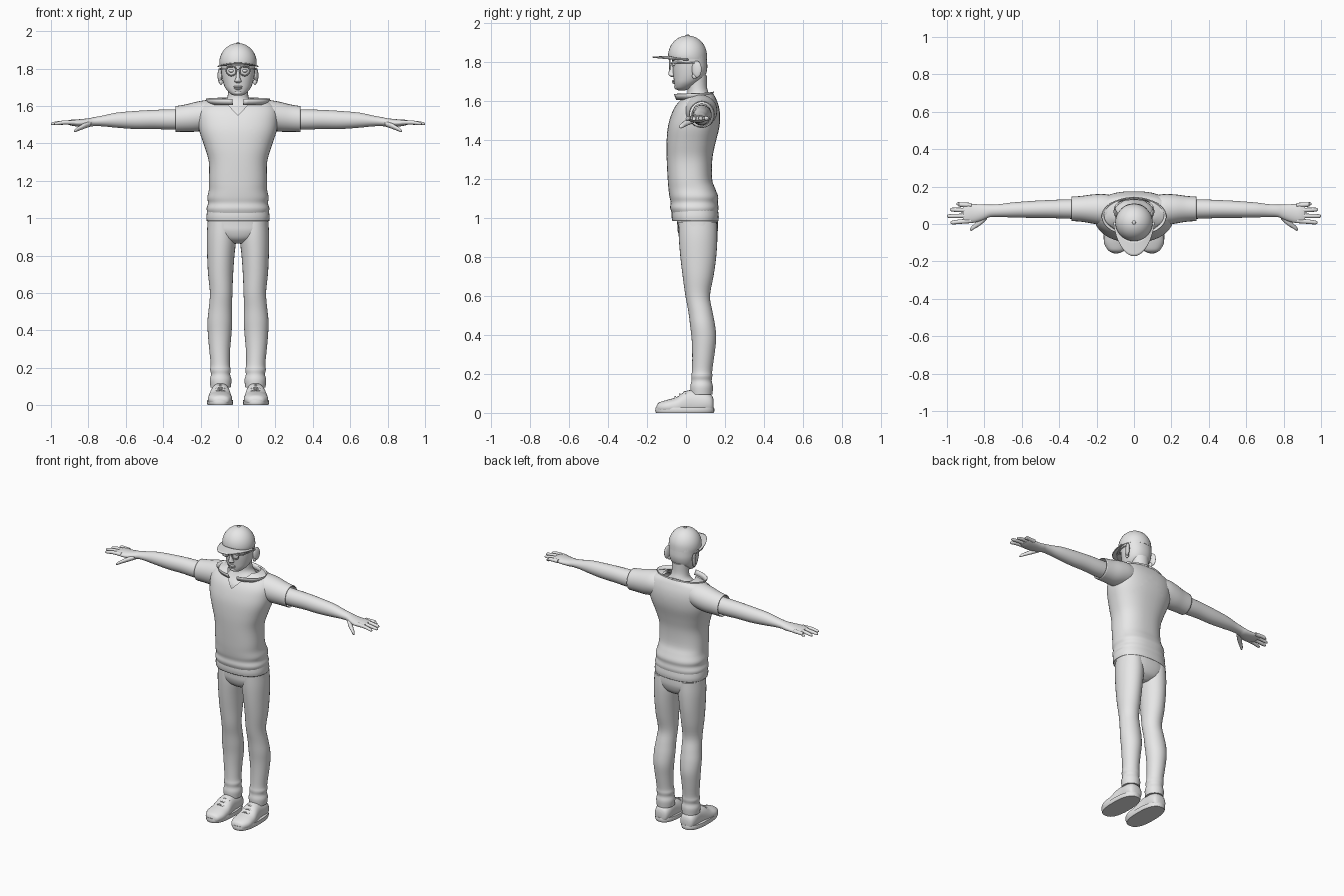
import bpy, bmesh, math
from mathutils import Matrix, Vector

grey = bpy.data.materials.new("plain grey")
grey.diffuse_color = (0.8, 0.8, 0.8, 1)


def finish(name, bm, mirror=False, thick=0.0):
    """Turn a bmesh into a grey object, optionally mirrored across x."""
    bmesh.ops.recalc_face_normals(bm, faces=bm.faces)
    me = bpy.data.meshes.new(name)
    bm.to_mesh(me)
    bm.free()
    me.materials.append(grey)
    ob = bpy.data.objects.new(name, me)
    bpy.context.collection.objects.link(ob)
    if thick:
        mod = ob.modifiers.new("thickness", 'SOLIDIFY')
        mod.thickness = thick
    if mirror:
        mod = ob.modifiers.new("mirror", 'MIRROR')
        mod.use_clip = False
        mod.use_mirror_merge = False
    return ob


def smooth_keys(keys, steps):
    """Catmull-Rom interpolation of the ring keys."""
    out = []
    for i in range(len(keys) - 1):
        a, b = keys[max(i - 1, 0)], keys[i]
        c, d = keys[i + 1], keys[min(i + 2, len(keys) - 1)]
        for s in range(steps):
            t = s / steps
            out.append([0.5 * (2 * q + (r - p) * t + (2 * p - 5 * q + 4 * r - u) * t * t
                               + (3 * q - p - 3 * r + u) * t ** 3)
                        for p, q, r, u in zip(a, b, c, d)])
    out.append(list(keys[-1]))
    return out


def loft_mesh(axis, keys, sides=24, steps=4, power=2.0, caps=True, floor=None):
    """Rings (position, centre a, centre b, radius a, radius b) along an axis."""
    bm = bmesh.new()
    rings = []
    for t, ca, cb, ra, rb in smooth_keys(keys, steps):
        ring = []
        for i in range(sides):
            g = 2 * math.pi * i / sides
            c, s = math.cos(g), math.sin(g)
            a = ca + ra * math.copysign(abs(c) ** (2 / power), c)
            b = cb + rb * math.copysign(abs(s) ** (2 / power), s)
            co = {'x': (t, a, b), 'y': (a, t, b), 'z': (a, b, t)}[axis]
            if floor is not None:
                co = (co[0], co[1], max(co[2], floor))
            ring.append(bm.verts.new(co))
        rings.append(ring)
    for r, q in zip(rings, rings[1:]):
        for i in range(sides):
            j = (i + 1) % sides
            bm.faces.new((r[i], r[j], q[j], q[i]))
    if caps:
        bm.faces.new(rings[0])
        bm.faces.new(rings[-1])
    return bm


def loft(name, axis, keys, mirror=False, thick=0.0, **kw):
    return finish(name, loft_mesh(axis, keys, **kw), mirror, thick)


def ellipsoid(name, centre, radii, mirror=False, tilt=0.0):
    bm = bmesh.new()
    m = Matrix.Translation(centre) @ Matrix.Rotation(tilt, 4, 'Z') @ Matrix.Diagonal((*radii, 1))
    bmesh.ops.create_uvsphere(bm, u_segments=16, v_segments=10, radius=1, matrix=m)
    return finish(name, bm, mirror)


def strip(name, rows, mirror=False, thick=0.004):
    """Surface through equal-length rows of points."""
    bm = bmesh.new()
    vs = [[bm.verts.new(p) for p in row] for row in rows]
    for r, q in zip(vs, vs[1:]):
        for i in range(len(r) - 1):
            bm.faces.new((r[i], r[i + 1], q[i + 1], q[i]))
    return finish(name, bm, mirror, thick)


# shirt body with folds above the hem and a V neck cut out
body = loft_mesh('z', [
    (1.02, 0, .045, .160, .115), (1.05, 0, .043, .168, .124), (1.08, 0, .042, .160, .121),
    (1.11, 0, .040, .164, .125), (1.15, 0, .030, .156, .120), (1.20, 0, .020, .155, .114),
    (1.30, 0, .018, .156, .117), (1.38, 0, .025, .178, .125), (1.46, 0, .038, .205, .132),
    (1.52, 0, .048, .214, .127), (1.57, 0, .056, .212, .113), (1.61, 0, .065, .190, .090),
    (1.63, 0, .070, .145, .074), (1.64, 0, .070, .105, .066)],
    sides=48, power=2.4, caps=False)
for s in (1, -1):
    bmesh.ops.bisect_plane(body, geom=body.verts[:] + body.edges[:] + body.faces[:],
                           plane_co=(0, 0, 1.55), plane_no=(1, 0, -s * 0.95))
cut = []
for f in body.faces:
    c = f.calc_center_median()
    if c.y < .04 and c.z > 1.55 and abs(c.x) < .95 * (c.z - 1.55):
        cut.append(f)
bmesh.ops.delete(body, geom=cut, context='FACES')
finish("shirt_body", body)

# short open sleeves
loft("sleeves", 'x', [
    (.10, .070, 1.555, .080, .074), (.16, .076, 1.552, .084, .080), (.22, .080, 1.543, .078, .080),
    (.28, .081, 1.535, .069, .073), (.335, .081, 1.530, .065, .069)],
    mirror=True, thick=.004, caps=False)

# undershirt edge below the hem
loft("undershirt_hem", 'z', [
    (.985, 0, .048, .167, .118), (1.01, 0, .047, .169, .121), (1.05, 0, .045, .163, .117)],
    sides=40, power=2.4, caps=False, thick=.004)

# open collar: a raised band with a gap in front
rows = []
for rx, ry, z in ((.150, .088, 1.606), (.170, .100, 1.637)):
    rows.append([(rx * math.sin(g), .04 - ry * math.cos(g), z + .012 * (i / 20) ** 2)
                 for i in range(21) for g in [.18 + (math.pi - .18) * i / 20]])
strip("collar", rows, mirror=True)

# trousers
loft("trouser_seat", 'z', [
    (.865, 0, .06, .03, .05), (.89, 0, .06, .11, .085), (.93, 0, .06, .158, .102),
    (.97, 0, .06, .163, .105), (1.04, 0, .055, .158, .105)], sides=40, power=2.4)
loft("trouser_legs", 'z', [
    (.98, .088, .060, .074, .098), (.90, .088, .062, .079, .099), (.80, .092, .063, .073, .092),
    (.70, .093, .062, .067, .079), (.60, .090, .060, .060, .063), (.52, .094, .074, .062, .062),
    (.45, .097, .085, .066, .064), (.38, .098, .092, .063, .063), (.30, .098, .089, .056, .057),
    (.22, .095, .083, .051, .052), (.19, .094, .081, .055, .054), (.165, .093, .080, .051, .052),
    (.135, .093, .080, .058, .058), (.095, .093, .080, .054, .056)],
    mirror=True, sides=28)

# shoes with soles and laces
loft("shoe_uppers", 'y', [
    (-.152, .093, .022, .020, .012), (-.140, .094, .026, .045, .026), (-.100, .096, .030, .064, .036),
    (-.050, .096, .032, .064, .048), (-.005, .095, .042, .057, .068), (.040, .094, .052, .052, .066),
    (.100, .094, .052, .052, .056), (.132, .094, .045, .042, .045), (.142, .094, .04, .020, .025)],
    mirror=True, power=2.3, floor=.01)
loft("shoe_soles", 'z', [
    (0, .096, -.006, .066, .148), (.012, .096, -.006, .070, .152), (.028, .096, -.006, .068, .150)],
    mirror=True, power=2.5, steps=2, sides=32)
for k in range(3):
    y, z = -.055 + .024 * k, .080 + .013 * k
    loft(f"lace_{k + 1}", 'x', [
        (.058, y + .006, z - .012, .005, .005), (.095, y, z + .002, .005, .005),
        (.132, y + .006, z - .012, .005, .005)], mirror=True, sides=8)

# bare arms and palms
loft("arms", 'x', [
    (.20, .080, 1.535, .050, .052), (.34, .080, 1.528, .052, .054), (.45, .080, 1.528, .048, .051),
    (.55, .078, 1.525, .045, .048), (.65, .075, 1.524, .040, .040), (.72, .072, 1.520, .034, .029),
    (.77, .070, 1.516, .033, .024), (.80, .064, 1.511, .040, .023), (.85, .057, 1.509, .049, .020),
    (.89, .056, 1.511, .051, .016), (.915, .056, 1.512, .046, .009)], mirror=True)

# fingers and thumbs
fingers = [("little", .101, .107, .950), ("ring", .073, .077, .985),
           ("middle", .044, .042, 1.0), ("index", .017, .008, .982)]
for label, y0, y1, tip in fingers:
    loft(f"{label}_fingers", 'x', [
        (.87, y0, 1.512, .012, .012), (.93, (y0 + y1) / 2, 1.512, .012, .011),
        (tip - .012, y1, 1.506, .010, .009), (tip, y1, 1.504, .004, .004)],
        mirror=True, sides=10)
loft("thumbs", 'x', [
    (.785, .045, 1.506, .018, .014), (.82, .014, 1.494, .020, .015), (.85, -.010, 1.480, .014, .012),
    (.868, -.024, 1.470, .012, .010), (.876, -.030, 1.465, .004, .004)], mirror=True, sides=12)

# upper chest and neck
loft("neck", 'z', [
    (1.50, 0, .035, .110, .090), (1.56, 0, .045, .115, .090), (1.60, 0, .058, .098, .070),
    (1.635, 0, .062, .062, .056), (1.67, 0, .058, .054, .050), (1.73, 0, .055, .056, .052)])

# head and face
loft("head", 'z', [
    (1.655, 0, -.022, .018, .018), (1.665, 0, -.016, .040, .038), (1.69, 0, .000, .064, .060),
    (1.72, 0, .015, .078, .079), (1.76, 0, .020, .087, .088), (1.80, 0, .019, .091, .089),
    (1.85, 0, .012, .092, .088), (1.90, 0, .010, .060, .060)], sides=32, power=2.2)
loft("nose", 'z', [
    (1.722, 0, -.066, .008, .006), (1.732, 0, -.072, .019, .016), (1.745, 0, -.072, .013, .018),
    (1.775, 0, -.068, .009, .012), (1.80, 0, -.066, .010, .008)], sides=12)
ellipsoid("upper_lip", (0, -.064, 1.703), (.025, .009, .005))
ellipsoid("lower_lip", (0, -.062, 1.694), (.021, .009, .006))
ellipsoid("chin", (0, -.045, 1.672), (.024, .016, .014))
ellipsoid("eyes", (.035, -.060, 1.788), (.015, .012, .009), mirror=True)
ellipsoid("brows", (.036, -.064, 1.811), (.024, .009, .005), mirror=True)
ellipsoid("ears", (.097, .055, 1.763), (.010, .026, .043), mirror=True, tilt=-.3)
ellipsoid("ear_lobes", (.091, .045, 1.728), (.009, .014, .016), mirror=True)

# round glasses
bm = bmesh.new()
rings = []
for i in range(28):
    g = 2 * math.pi * i / 28
    rings.append([bm.verts.new(((.036 + (.027 + .0035 * math.cos(h)) * math.cos(g)),
                                -.083 + .0035 * math.sin(h),
                                1.789 + (.027 + .0035 * math.cos(h)) * math.sin(g)))
                  for h in [2 * math.pi * k / 8 for k in range(8)]])
for i in range(28):
    r, q = rings[i], rings[(i + 1) % 28]
    for k in range(8):
        bm.faces.new((r[k], r[(k + 1) % 8], q[(k + 1) % 8], q[k]))
finish("glasses_rims", bm, mirror=True)
loft("glasses_bridge", 'x', [(-.011, -.083, 1.792, .003, .003), (0, -.085, 1.796, .003, .003),
                             (.011, -.083, 1.792, .003, .003)], sides=8)
loft("glasses_temples", 'y', [(-.083, .063, 1.795, .003, .004), (-.06, .083, 1.796, .003, .004),
                              (.0, .095, 1.797, .003, .004), (.06, .098, 1.795, .003, .004)],
     mirror=True, sides=8)

# cap crown, button and brim
crown = [(1.815, 0, .010, .098, .099)]
for i in range(8):
    g = i * math.pi / 2 / 7.2
    crown.append((1.83 + .106 * math.sin(g), 0, .008, .100 * math.cos(g), .100 * math.cos(g)))
loft("cap_crown", 'z', crown, sides=36, steps=2)
ellipsoid("cap_button", (0, .008, 1.936), (.010, .010, .005))
rows = []
for v in range(7):
    t = v / 6
    row = []
    for i in range(25):
        g = math.pi * i / 24
        inner = Vector((.097 * math.cos(g), .008 - .097 * math.sin(g)))
        outer = Vector((.110 * math.cos(g), .012 - .184 * math.sin(g) ** 1.3))
        p = inner.lerp(outer, t)
        row.append((p.x, p.y, 1.832 - .014 * abs(math.cos(g)) ** 2 - .004 * t))
    rows.append(row)
strip("cap_brim", rows, thick=.006)

# smooth shading with sharp edges kept
for ob in bpy.data.objects:
    ob.select_set(True)
bpy.context.view_layer.objects.active = bpy.data.objects["shirt_body"]
bpy.ops.object.shade_smooth_by_angle(angle=math.radians(45))
